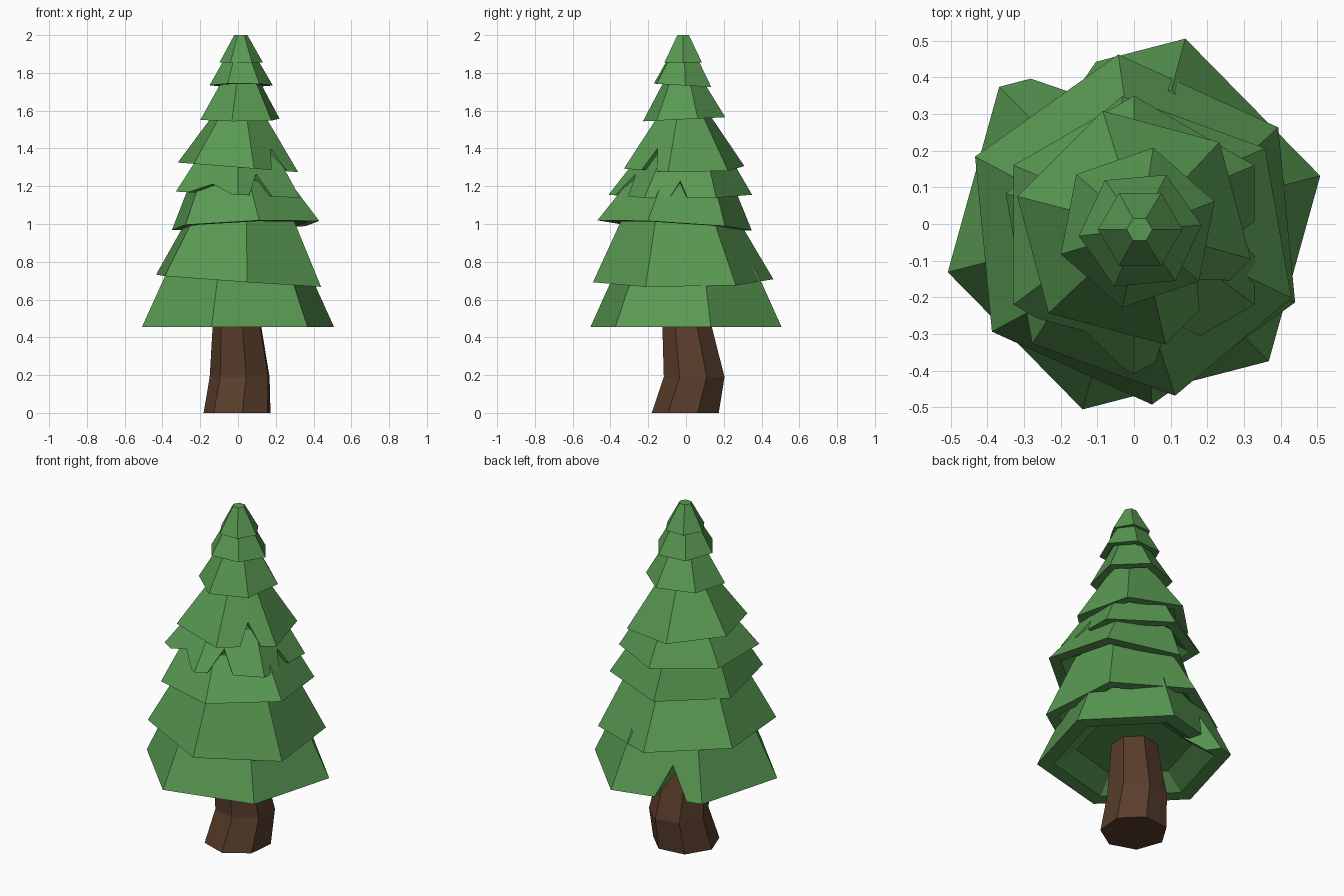
import bpy, bmesh, math
from mathutils import Vector

if "Cube" in bpy.data.objects:
    bpy.data.objects.remove(bpy.data.objects["Cube"])


def material(name, col):
    m = bpy.data.materials.new(name)
    m.diffuse_color = (*col, 1)
    m.use_nodes = True
    m.node_tree.nodes["Principled BSDF"].inputs["Base Color"].default_value = m.diffuse_color
    return m


GREEN = material("needles", (0.1, 0.32, 0.085))
BROWN = material("bark", (0.1, 0.047, 0.024))


def finish(name, bm, mat):
    bmesh.ops.recalc_face_normals(bm, faces=bm.faces)
    me = bpy.data.meshes.new(name)
    bm.to_mesh(me)
    bm.free()
    me.materials.append(mat)
    bpy.context.collection.objects.link(bpy.data.objects.new(name, me))


def ring(n, c, r, rot, z, tilt=(0, 0)):
    pts = []
    for i in range(n):
        a = math.radians(rot + 360 * i / n)
        x, y = c[0] + r * math.cos(a), c[1] + r * math.sin(a)
        pts.append(Vector((x, y, z + tilt[0] * x + tilt[1] * y)))
    return pts


def loft(bm, rings):
    vs = [[bm.verts.new(p) for p in r] for r in rings]
    n = len(vs[0])
    for a, b in zip(vs, vs[1:]):
        for i in range(n):
            j = (i + 1) % n
            bm.faces.new((a[i], a[j], b[j], b[i]))
    bm.faces.new(vs[0])
    bm.faces.new(vs[-1])


def tier(name, c, r, rot, z, tilt, top_c, top_r, top_z, notches=None, rim=0.07):
    """Hexagonal skirt recessed below; notches = {edge: (start, end, height)}."""
    notches = notches or {}
    ceil = 0.25              # recess depth as a fraction of the height
    inner_r = r - rim
    quads = (ring(6, c, r, rot, z, tilt), ring(6, top_c, top_r, rot, top_z),
             ring(6, c, inner_r, rot, z, tilt),
             ring(6, c, inner_r * 0.72, rot, z + ceil * (top_z - z), tilt))
    rows = [[], [], [], []]      # ceiling, inner rim, outer rim, top
    for i in range(6):
        j = (i + 1) % 6
        steps = [(0, 0)]
        if i in notches:
            s, e, h = notches[i]
            steps += [(s, 0), ((s + e) / 2, h), (e, 0)]
        for t, h in steps:
            ob, ot, ib, it = (q[i].lerp(q[j], t) for q in quads)
            rows[0].append(it)
            rows[1].append(ib.lerp(it, min(0.95, h / ceil)))
            rows[2].append(ob.lerp(ot, h))
            rows[3].append(ot)
    bm = bmesh.new()
    loft(bm, rows)
    finish(name, bm, GREEN)


# Bent seven-sided trunk
bm = bmesh.new()
loft(bm, [ring(7, (0, 0), 0.183, -83, 0),
          ring(7, (0.015, 0.045), 0.165, -80, 0.19),
          ring(7, (0, 0.008), 0.135, -80, 0.45),
          ring(7, (0, 0), 0.12, -80, 0.6)])
finish("trunk", bm, BROWN)

# Foliage tiers from the bottom up
tier("foliage_1", (0, 0), 0.525, 14.5, 0.455, (0, 0), (0, 0), 0.38, 0.765,
     {1: (0.48, 0.83, 0.55)}, 0.09)
tier("foliage_2", (0.003, -0.015), 0.48, 35.5, 0.70, (-0.07, 0.01), (0.015, -0.035), 0.29, 1.06)
tier("foliage_3", (0.04, -0.06), 0.415, 40, 0.987, (0.04, -0.06), (0.01, -0.03), 0.275, 1.23)
tier("foliage_4", (0, -0.03), 0.38, 30, 1.155, (-0.05, 0.0), (0, -0.01), 0.24, 1.36,
     {3: (0.2, 0.9, 0.25), 4: (0.18, 0.55, 0.55), 5: (0.35, 0.6, 0.4)}, 0.06)
tier("foliage_5", (0, -0.01), 0.33, -15, 1.30, (-0.08, 0), (0.01, -0.01), 0.09, 1.65,
     {5: (0.4, 0.75, 0.32)}, 0.06)
tier("foliage_6", (0.01, -0.01), 0.222, 19, 1.555, (0, 0.05), (0.015, -0.015), 0.08, 1.8, rim=0.05)
tier("foliage_7", (0.017, -0.018), 0.168, 5, 1.733, (0, -0.06), (0.015, -0.015), 0.055, 1.93, rim=0.04)
tier("foliage_8", (0.017, -0.015), 0.115, 0, 1.855, (0, 0), (0.015, -0.015), 0.035, 2.0, rim=0.03)
